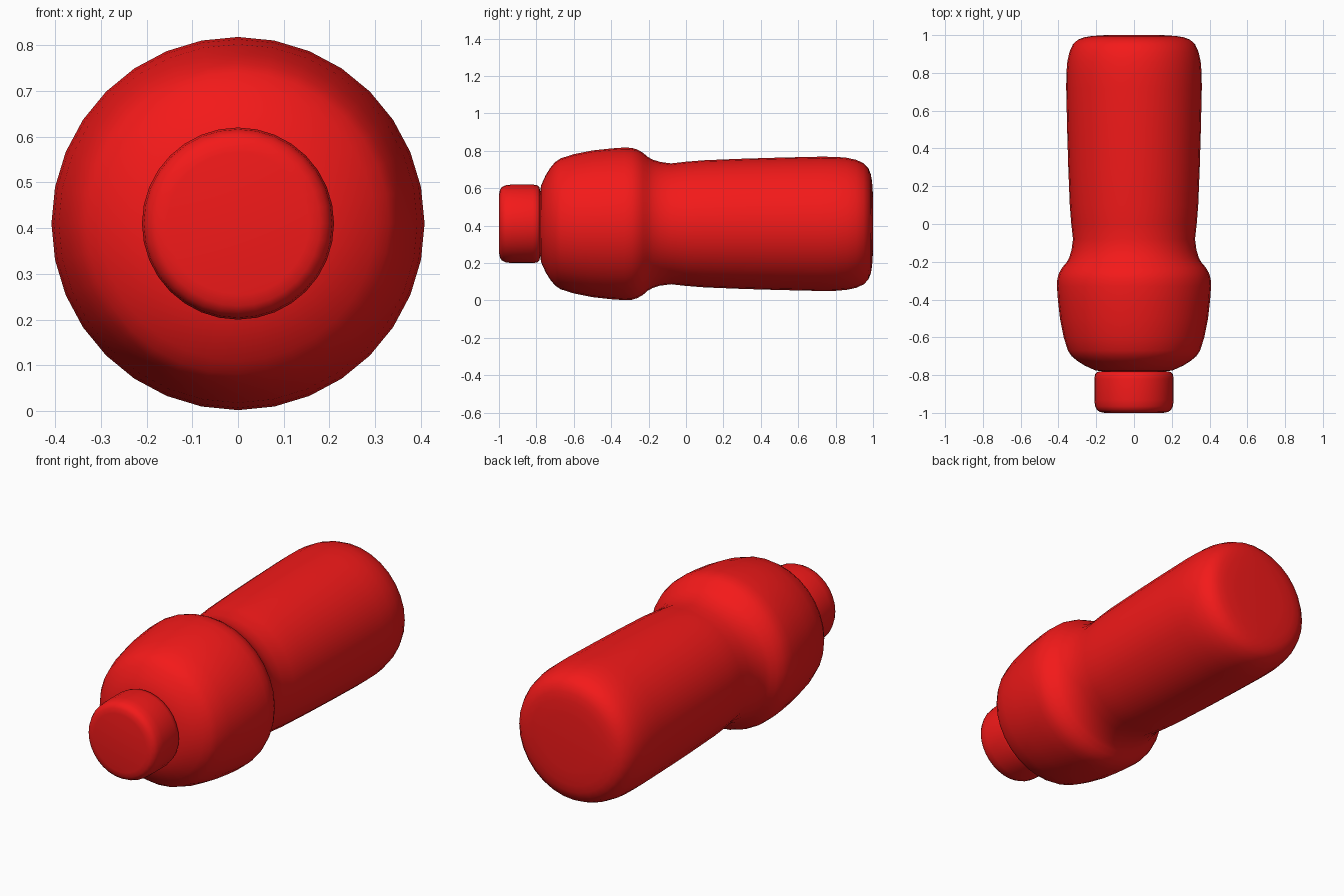
import bpy, bmesh, math

if "Cube" in bpy.data.objects:
    bpy.data.objects.remove(bpy.data.objects["Cube"])

AXIS_Z = 0.41
SEGMENTS = 32

red = bpy.data.materials.new("red_plastic")
red.diffuse_color = (0.9, 0.01, 0.01, 1)
red.use_nodes = True
red.node_tree.nodes["Principled BSDF"].inputs["Base Color"].default_value = red.diffuse_color


def lathe(name, profile):
    """Revolve (y, radius) points around the bottle's long axis, closing both ends."""
    bm = bmesh.new()
    rings = []
    for y, r in profile:
        rings.append([bm.verts.new((r * math.sin(a), y, AXIS_Z + r * math.cos(a)))
                      for a in (2 * math.pi * i / SEGMENTS for i in range(SEGMENTS))])
    for a, b in zip(rings, rings[1:]):
        for i in range(SEGMENTS):
            j = (i + 1) % SEGMENTS
            bm.faces.new((a[i], a[j], b[j], b[i]))
    bm.faces.new(rings[0])
    bm.faces.new(rings[-1])
    bmesh.ops.recalc_face_normals(bm, faces=bm.faces)
    mesh = bpy.data.meshes.new(name)
    bm.to_mesh(mesh)
    bm.free()
    obj = bpy.data.objects.new(name, mesh)
    bpy.context.collection.objects.link(obj)
    mesh.materials.append(red)
    bpy.ops.object.select_all(action='DESELECT')
    obj.select_set(True)
    bpy.context.view_layer.objects.active = obj
    bpy.ops.object.shade_smooth_by_angle(angle=math.radians(40))
    return obj


# Bottle body: shoulder, bulge, waist, long grip, rounded base
lathe("bottle_body", [
    (-0.78, 0.17), (-0.775, 0.205), (-0.75, 0.26), (-0.725, 0.30), (-0.70, 0.33),
    (-0.67, 0.35), (-0.60, 0.372), (-0.50, 0.392), (-0.40, 0.403), (-0.33, 0.408),
    (-0.29, 0.406), (-0.26, 0.397), (-0.23, 0.38), (-0.205, 0.358), (-0.18, 0.344),
    (-0.14, 0.331), (-0.08, 0.323), (0.0, 0.332), (0.10, 0.340), (0.30, 0.348),
    (0.50, 0.354), (0.72, 0.359), (0.80, 0.358), (0.86, 0.353), (0.91, 0.342),
    (0.95, 0.324), (0.975, 0.298), (0.988, 0.265), (0.995, 0.225), (1.0, 0.15)])

# Screw cap with softened rims
lathe("cap", [
    (-1.0, 0.155), (-0.995, 0.18), (-0.985, 0.196), (-0.965, 0.206), (-0.93, 0.21),
    (-0.82, 0.21), (-0.795, 0.206), (-0.785, 0.197), (-0.78, 0.18)])
